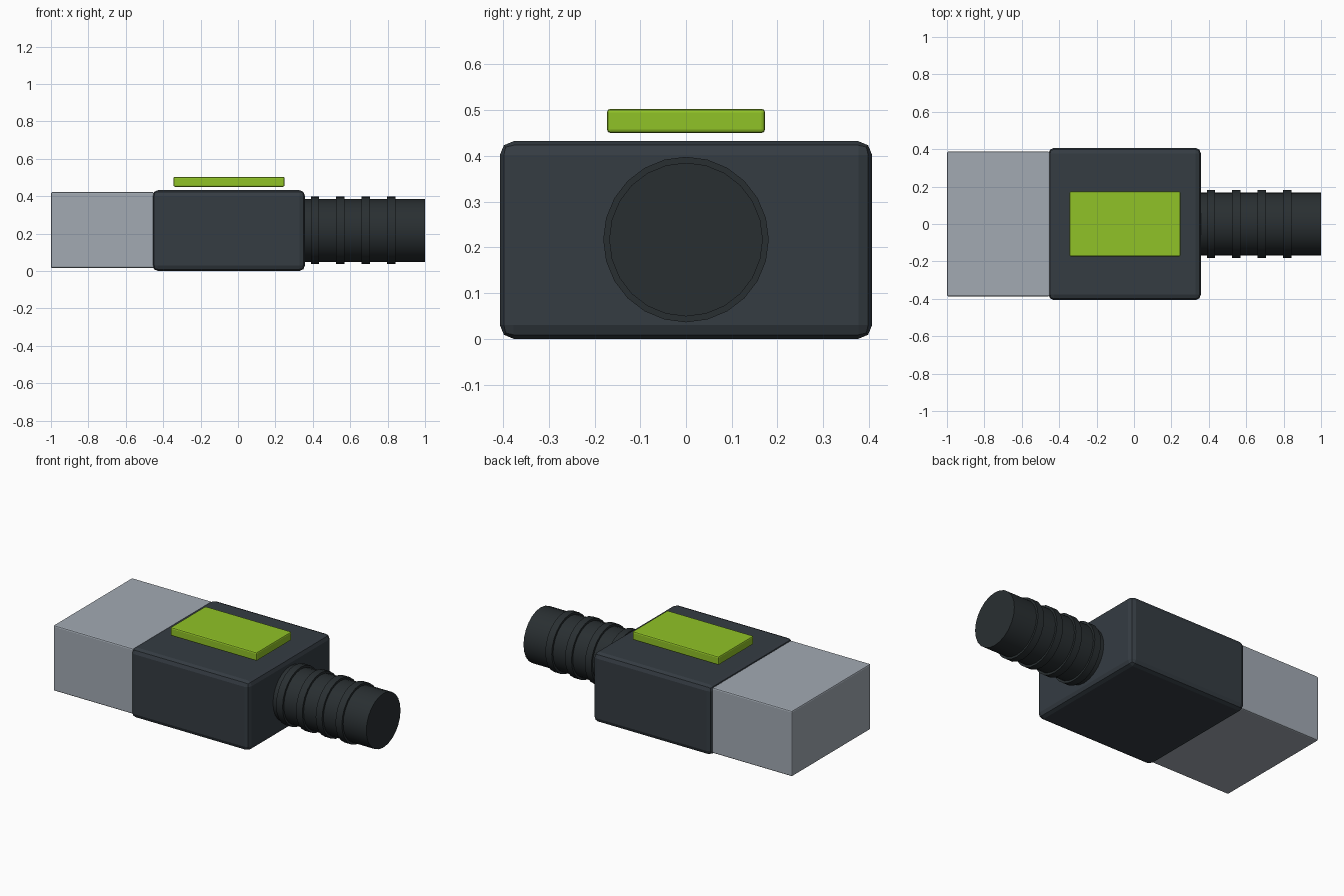
import bpy, math

if "Cube" in bpy.data.objects:
    bpy.data.objects.remove(bpy.data.objects["Cube"])


def material(name, color):
    m = bpy.data.materials.new(name)
    m.diffuse_color = (*color, 1)
    m.use_nodes = True
    m.node_tree.nodes["Principled BSDF"].inputs["Base Color"].default_value = m.diffuse_color
    return m


def finish(name, mat):
    ob = bpy.context.object
    ob.name = name
    ob.data.materials.append(mat)
    return ob


def box(name, lo, hi, bevel, segments, mat):
    bpy.ops.mesh.primitive_cube_add(size=1, location=[(a + b) / 2 for a, b in zip(lo, hi)])
    ob = finish(name, mat)
    ob.scale = [b - a for a, b in zip(lo, hi)]
    bpy.ops.object.transform_apply(location=False, rotation=False, scale=True)
    mod = ob.modifiers.new("bevel", "BEVEL")
    mod.width, mod.segments = bevel, segments
    return ob


def rod(name, x0, x1, radius, mat):
    bpy.ops.mesh.primitive_cylinder_add(vertices=24, radius=radius, depth=x1 - x0,
                                        location=((x0 + x1) / 2, 0, 0.217),
                                        rotation=(0, math.pi / 2, 0))
    ob = finish(name, mat)
    bpy.ops.object.shade_smooth_by_angle(angle=math.radians(30))
    return ob


dark = material("dark_plastic", (0.035, 0.045, 0.055))
rubber = material("black_rubber", (0.022, 0.028, 0.031))
metal = material("metal", (0.36, 0.40, 0.45))
green = material("green", (0.28, 0.54, 0.02))

# Plug shell, housing and floating label plate
box("metal_shell", (-1.0, -0.387, 0.015), (-0.45, 0.387, 0.422), 0.008, 2, metal)
box("housing", (-0.457, -0.407, 0.0), (0.358, 0.407, 0.432), 0.03, 2, dark)
box("label_plate", (-0.345, -0.173, 0.45), (0.249, 0.173, 0.503), 0.008, 2, green)

# Cable sleeve with strain relief rings
rod("cable_sleeve", 0.34, 1.0, 0.168, rubber)
for i in range(4):
    x = 0.411 + i * 0.136
    rod(f"relief_ring_{i + 1}", x - 0.022, x + 0.022, 0.181, rubber)
